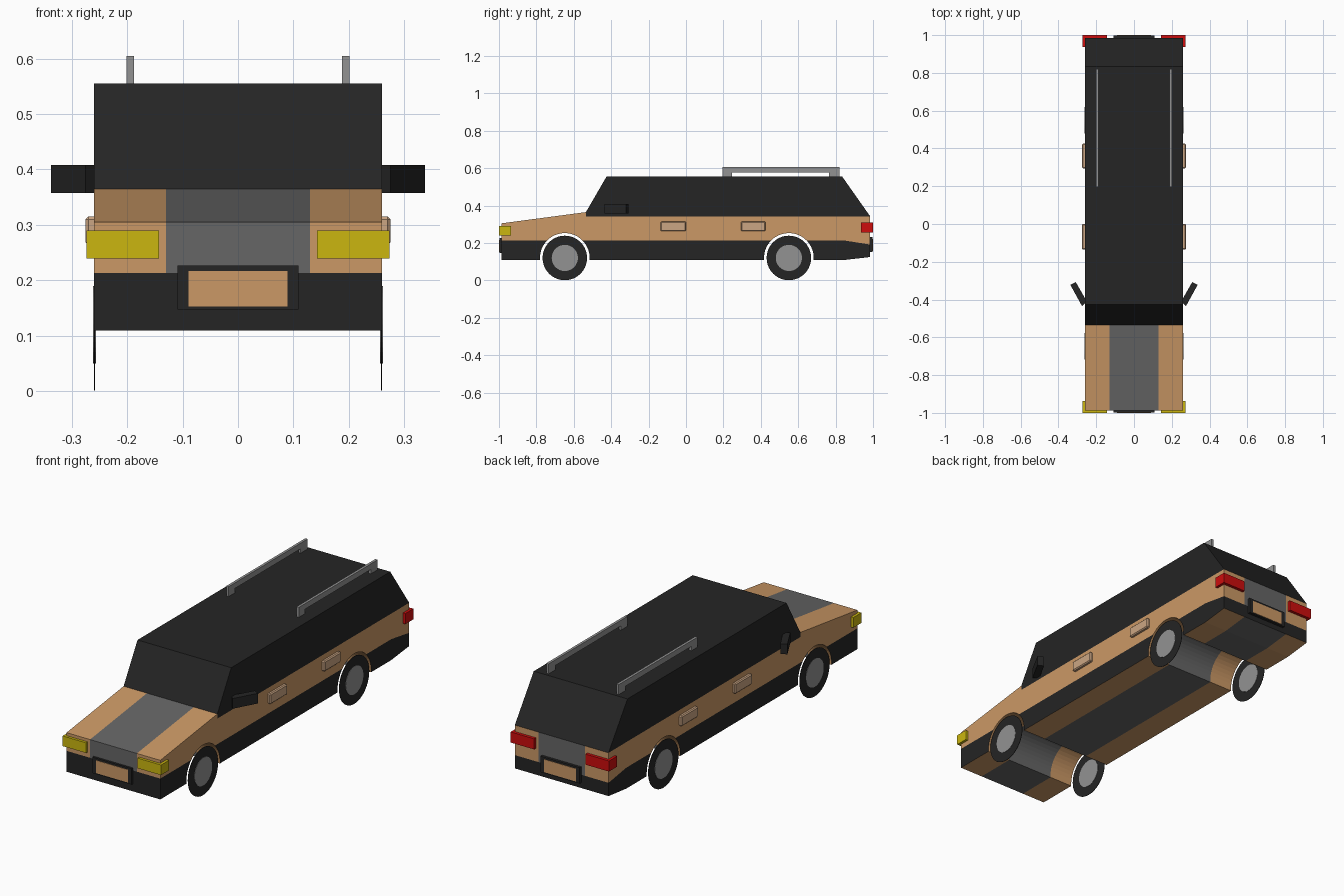
import bpy, bmesh, math
from mathutils import Vector

if "Cube" in bpy.data.objects:
    bpy.data.objects.remove(bpy.data.objects["Cube"])


def material(name, rgb):
    m = bpy.data.materials.new(name)
    m.diffuse_color = (*rgb, 1)
    m.use_nodes = True
    m.node_tree.nodes["Principled BSDF"].inputs["Base Color"].default_value = m.diffuse_color
    return m


TAN = material("tan paint", (0.6, 0.318, 0.133))
GREY = material("dark grey stripe", (0.133, 0.133, 0.133))
BLACK = material("black", (0.018, 0.018, 0.018))
SILVER = material("silver grey", (0.29, 0.29, 0.29))
YELLOW = material("yellow lamp", (0.6, 0.47, 0.005))
RED = material("red lamp", (0.61, 0.004, 0.004))
PALE = material("pale tan handle", (0.6, 0.38, 0.23))


def finish(name, bm, *mats):
    bmesh.ops.recalc_face_normals(bm, faces=bm.faces)
    me = bpy.data.meshes.new(name)
    bm.to_mesh(me)
    bm.free()
    for m in mats:
        me.materials.append(m)
    ob = bpy.data.objects.new(name, me)
    bpy.context.collection.objects.link(ob)
    return ob


def extruded(points, offset):
    """Closed solid from a flat outline and an extrusion vector."""
    bm = bmesh.new()
    f = bm.faces.new([bm.verts.new(p) for p in points])
    r = bmesh.ops.extrude_face_region(bm, geom=[f], use_keep_orig=True)
    verts = [v for v in r["geom"] if isinstance(v, bmesh.types.BMVert)]
    bmesh.ops.translate(bm, verts=verts, vec=offset)
    return bm


def side_prism(profile, x0, x1):
    return extruded([(x0, y, z) for y, z in profile], (x1 - x0, 0, 0))


def box(name, x, y, z, mat):
    prof = [(y[0], z[0]), (y[1], z[0]), (y[1], z[1]), (y[0], z[1])]
    return finish(name, side_prism(prof, *x), mat)


W, STRIPE = 0.26, 0.13
FRONT, REAR, KINK = -0.987, 0.985, 0.845
BOTTOM, BAND = 0.109, 0.2135
WHEELS = {"front": -0.648, "rear": 0.55}
WHEEL_Z, ARCH_R = 0.12, 0.133


def band_top(y):
    return BAND - max(0, y - KINK) / (REAR - KINK) * 0.022


# Body: side profile with wheel arches running right through
profile = [(FRONT, BOTTOM)]
a0 = math.asin((WHEEL_Z - BOTTOM) / ARCH_R)
for cy in WHEELS.values():
    for i in range(25):
        a = math.pi + a0 - (math.pi + 2 * a0) * i / 24
        profile.append((cy + ARCH_R * math.cos(a), WHEEL_Z + ARCH_R * math.sin(a)))
profile += [(KINK, BOTTOM), (REAR, 0.125), (REAR, 0.342), (-0.535, 0.342),
            (-0.535, 0.365), (FRONT, 0.305)]
body = side_prism(profile, -W, W)


def cut(faces, co, no):
    geom = set(faces)
    for f in faces:
        geom.update(f.edges)
        geom.update(f.verts)
    bmesh.ops.bisect_plane(body, geom=list(geom), dist=1e-5, plane_co=co, plane_no=no)


for x in (-STRIPE, STRIPE):
    cut(body.faces[:], (x, 0, 0), (1, 0, 0))
cut(body.faces[:], (0, KINK, 0), (0, 1, 0))
cut([f for f in body.faces if max(v.co.y for v in f.verts) <= KINK + 1e-4],
    (0, 0, BAND), (0, 0, 1))
cut([f for f in body.faces if min(v.co.y for v in f.verts) >= KINK - 1e-4],
    (0, KINK, BAND), Vector((0, 0.022, REAR - KINK)).normalized())

# Body colours: black lower band on outer walls, grey centre stripe, tan elsewhere
body.normal_update()
for f in body.faces:
    ys = [v.co.y for v in f.verts]
    outer = abs(f.normal.x) > 0.9 or max(ys) < FRONT + 1e-3 or min(ys) > REAR - 1e-3
    if outer and all(v.co.z <= band_top(v.co.y) + 1e-3 for v in f.verts):
        f.material_index = 2
    elif all(abs(v.co.x) <= STRIPE + 1e-3 for v in f.verts):
        f.material_index = 1
finish("body", body, TAN, GREY, BLACK)

# Cabin
finish("cabin", side_prism([(-0.535, 0.342), (REAR, 0.342), (0.835, 0.555),
                            (-0.425, 0.555), (-0.535, 0.365)], -W, W), BLACK)


def disc(name, x, y, radius, thick, mat):
    pts = [(x - thick / 2, y + radius * math.cos(i * math.tau / 40),
            WHEEL_Z + radius * math.sin(i * math.tau / 40)) for i in range(40)]
    finish(name, extruded(pts, (thick, 0, 0)), mat)


for side, s in (("right", 1), ("left", -1)):
    def span(a, b):
        return sorted((s * a, s * b))

    # Thin disc wheels
    for end, y in WHEELS.items():
        disc(f"{end}_{side}_tyre", s * 0.259, y, 0.119, 0.002, BLACK)
        disc(f"{end}_{side}_hubcap", s * 0.259, y, 0.07, 0.005, SILVER)

    # Lamps
    box(f"{side}_headlamp", span(0.143, 0.273), (-1.0, -0.936), (0.239, 0.29), YELLOW)
    box(f"{side}_tail_lamp", span(0.143, 0.273), (0.936, 1.0), (0.257, 0.31), RED)

    # Door handles
    for label, y in (("front", (-0.135, 0.0)), ("rear", (0.294, 0.426))):
        h = box(f"{label}_{side}_door_handle", span(0.25, 0.275), y, (0.263, 0.315), PALE)
        b = h.modifiers.new("bevel", "BEVEL")
        b.width, b.segments = 0.005, 1

    # Swept-back mirrors
    outline = [(0.25, -0.41), (0.275, -0.435), (0.337, -0.322), (0.308, -0.308)]
    finish(f"{side}_mirror",
           extruded([(s * x, y, 0.357) for x, y in outline], (0, 0, 0.051)), BLACK)

    # Roof rails: one bar with a foot at each end
    rail = [(0.195, 0.553), (0.245, 0.553), (0.245, 0.577), (0.765, 0.577),
            (0.765, 0.553), (0.82, 0.553), (0.82, 0.605), (0.195, 0.605)]
    finish(f"{side}_roof_rail", side_prism(rail, *span(0.188, 0.201)), SILVER)

# Blank number plates in black frames
for end, s, dz in (("front", -1, 0), ("rear", 1, 0.005)):
    box(f"{end}_plate_frame", (-0.109, 0.109), sorted((s * 0.97, s * 0.998)),
        (0.147 + dz, 0.227 + dz), BLACK)
    box(f"{end}_plate", (-0.089, 0.089), sorted((s * 0.99, s * 1.0)),
        (0.153 + dz, 0.217 + dz), TAN)
